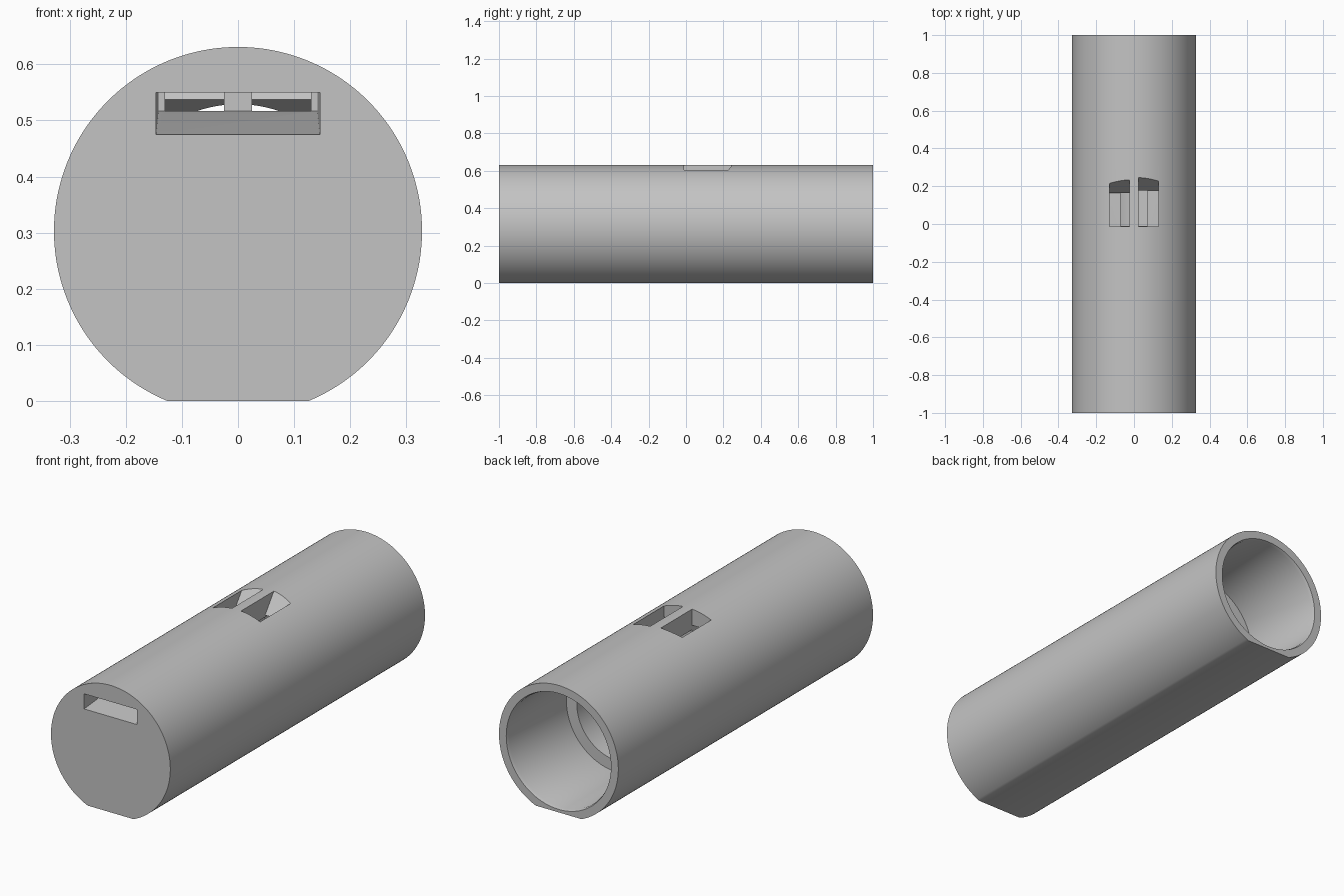
import bpy, bmesh, math
from mathutils import Vector

cube = bpy.data.objects.get("Cube")
if cube:
    bpy.data.objects.remove(cube, do_unlink=True)

R, CZ = 0.328, 0.303          # outer radius and axis height
FLOOR, ROOF = 0.517, 0.55     # air channel heights
MOUTH_END = -0.6

grey = bpy.data.materials.new("plain_grey")
grey.use_nodes = True
colour = (0.55, 0.55, 0.55, 1)
grey.diffuse_color = colour
grey.node_tree.nodes["Principled BSDF"].inputs["Base Color"].default_value = colour


def make_object(name, bm):
    bmesh.ops.recalc_face_normals(bm, faces=bm.faces)
    mesh = bpy.data.meshes.new(name)
    bm.to_mesh(mesh)
    bm.free()
    mesh.materials.append(grey)
    obj = bpy.data.objects.new(name, mesh)
    bpy.context.collection.objects.link(obj)
    return obj


def prism(name, points, offset):
    """Extrude a flat outline along an offset."""
    bm = bmesh.new()
    face = bm.faces.new([bm.verts.new(p) for p in points])
    new = bmesh.ops.extrude_face_region(bm, geom=[face])["geom"]
    bmesh.ops.translate(bm, vec=Vector(offset),
                        verts=[v for v in new if isinstance(v, bmesh.types.BMVert)])
    return make_object(name, bm)


def side_prism(name, profile, x0, x1):
    return prism(name, [(x0, y, z) for y, z in profile], (x1 - x0, 0, 0))


def lathe(name, profile, steps=128):
    """Spin a (radius, y) profile around the tube axis."""
    bm = bmesh.new()
    rings = []
    for r, y in profile:
        angles = [math.tau * i / steps for i in range(steps)]
        rings.append([bm.verts.new((r * math.cos(a), y, CZ + r * math.sin(a))) for a in angles])
    for a, b in zip(rings, rings[1:]):
        for i in range(steps):
            j = (i + 1) % steps
            bm.faces.new((a[i], a[j], b[j], b[i]))
    bm.faces.new(rings[0])
    bm.faces.new(rings[-1])
    return make_object(name, bm)


# Tube with a flat strip along its underside
start = -math.asin(CZ / R)
sweep = math.pi - 2 * start
arc = [start + sweep * i / 144 for i in range(145)]
body = prism("whistle_body",
             [(R * math.cos(a), -1, CZ + R * math.sin(a)) for a in arc], (0, 2, 0))

# Sound chamber and wider socket with a chamfered rim
cutters = [lathe("bore_cutter", [(0.226, -0.01), (0.226, 0.535), (0.283, 0.535),
                                 (0.283, 0.985), (0.288, 1.0), (0.288, 1.1)])]

# Mouth slot with a rising floor and slightly narrowing sides
mouth = side_prism("mouth_cutter", [(-1.01, 0.474), (MOUTH_END, FLOOR),
                                    (MOUTH_END, ROOF), (-1.01, ROOF)], -0.146, 0.146)
for v in mouth.data.vertices:
    if v.co.y > -0.9:
        v.co.x *= 0.97
cutters.append(mouth)

# Twin air channels opening into sloped windows
for side, x0, x1, tip in (("right", -0.13, -0.025, 0.165), ("left", 0.025, 0.13, 0.177)):
    profile = [(MOUTH_END - 0.01, FLOOR), (tip + 0.04, FLOOR), (tip, 0.537),
               (tip + 0.121, 0.7), (-0.012, 0.7), (-0.012, ROOF), (MOUTH_END - 0.01, ROOF)]
    cutters.append(side_prism(side + "_window_cutter", profile, x0, x1))

for cutter in cutters:
    mod = body.modifiers.new(cutter.name, "BOOLEAN")
    mod.operation = "DIFFERENCE"
    mod.solver = "EXACT"
    mod.object = cutter

# Bake the cuts and discard the cutters
bpy.context.view_layer.update()
graph = bpy.context.evaluated_depsgraph_get()
cut_mesh = bpy.data.meshes.new_from_object(body.evaluated_get(graph))
body.modifiers.clear()
body.data = cut_mesh
body.data.materials.clear()
body.data.materials.append(grey)
for cutter in cutters:
    bpy.data.objects.remove(cutter, do_unlink=True)

bpy.ops.object.select_all(action="DESELECT")
body.select_set(True)
bpy.context.view_layer.objects.active = body
bpy.ops.object.shade_smooth_by_angle(angle=math.radians(25))
